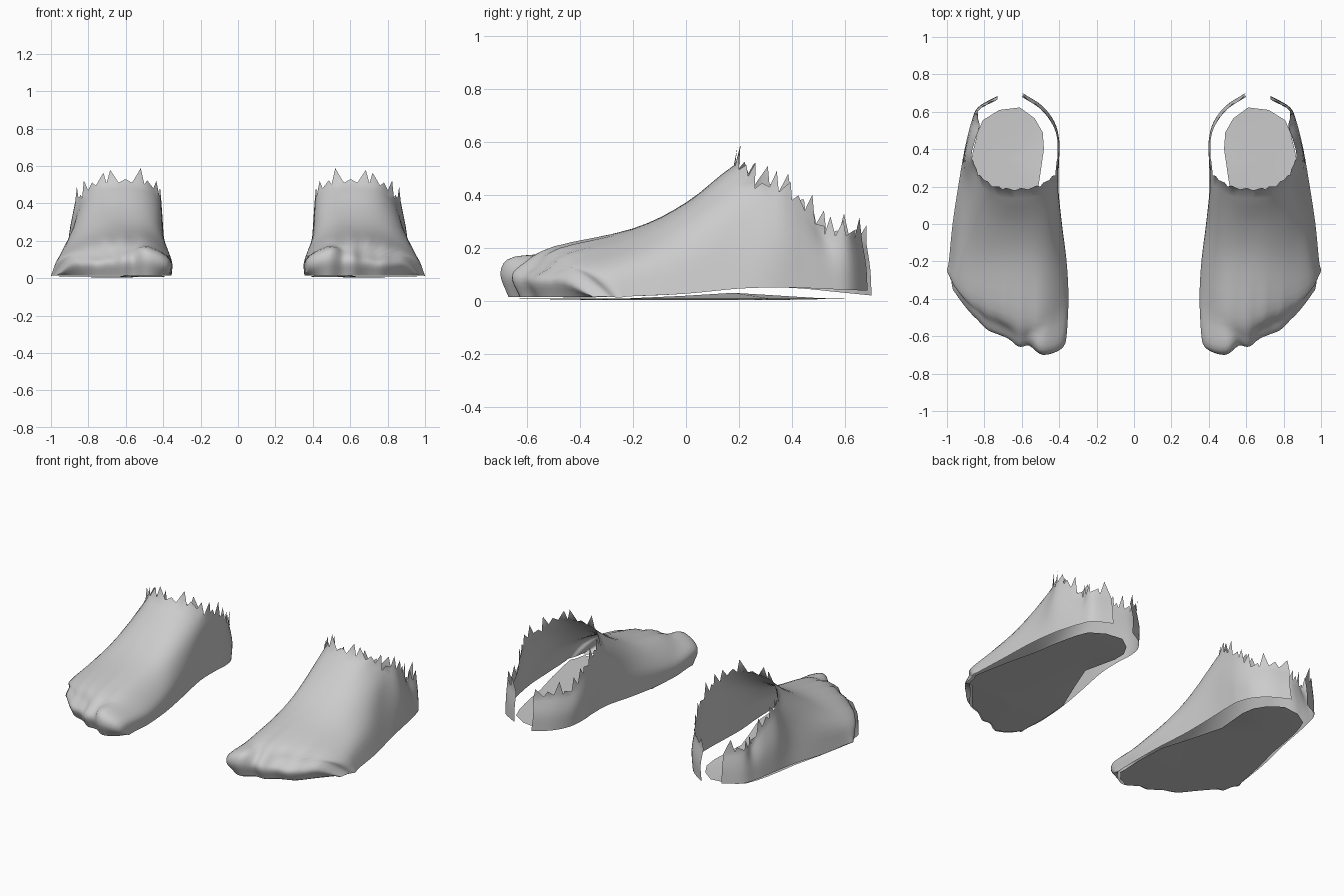
import bpy, bmesh, math
from mathutils import Vector

if "Cube" in bpy.data.objects:
    bpy.data.objects.remove(bpy.data.objects["Cube"])

skin = bpy.data.materials.new("grey_skin")
skin.diffuse_color = (0.6, 0.6, 0.6, 1)
skin.use_nodes = True
skin.node_tree.nodes["Principled BSDF"].inputs["Base Color"].default_value = skin.diffuse_color


def finish(name, bm):
    """Turn a bmesh into a smooth, mirrored object."""
    me = bpy.data.meshes.new(name)
    bm.to_mesh(me)
    bm.free()
    ob = bpy.data.objects.new(name, me)
    bpy.context.collection.objects.link(ob)
    me.materials.append(skin)
    ob.modifiers.new("pair", 'MIRROR').use_mirror_merge = False
    bpy.context.view_layer.objects.active = ob
    ob.select_set(True)
    bpy.ops.object.shade_smooth_by_angle(angle=math.radians(50))
    ob.select_set(False)


def spline(pts, n):
    """Catmull-Rom through pts, n steps per span."""
    p = [2 * pts[0] - pts[1]] + pts + [2 * pts[-1] - pts[-2]]
    out = []
    for i in range(1, len(p) - 2):
        a, b, c, d = p[i - 1:i + 3]
        for k in range(n):
            t = k / n
            out.append(0.5 * (2 * b + (c - a) * t + (2 * a - 5 * b + 4 * c - d) * t * t
                              + (3 * b - a - 3 * c + d) * t ** 3))
    return out + [pts[-1]]


# Toes: outline of the tips, then rows under, at and above the tips
tips = [(.36, -.60), (.41, -.665), (.485, -.70), (.56, -.655), (.62, -.655),
        (.69, -.605), (.78, -.57), (.87, -.46), (.95, -.37)]
rows = []
for back, high in ((.03, 0), (0, .6), (.05, 1)):
    row = []
    for i, (x, y) in enumerate(tips):
        side = i in (0, 8)
        z = .015 if side else .015 + high * (.15 - .011 * max(0, i - 2) - .06 * (i == 1))
        spread = (.03 if i > 6 else -.04 if i == 1 else 0) * high
        row.append(Vector((x + spread, y + back + .03 * side * high, z)))
    rows.append(row)

# Instep: a low and a tall cross-section, blended from the ball to the ankle
low = [(0, .06), (0, .45), (.10, .78), (.23, .97), (.40, 1), (.56, .95), (.75, .78), (.93, .5), (1, .06)]
tall = [(0, .09), (-.01, .49), (.02, .86), (.17, .98), (.43, 1), (.66, .97), (.80, .83), (.90, .48), (1, .09)]
sweep = [.1, .1, .04, 0, 0, .03, .08, .17, .25]
for y, xi, xo, h, mix, lag in ((-.5, .355, 1, .205, 0, 1), (-.2, .365, .99, .272, .1, 0),
                               (0, .39, .97, .37, .4, 0), (.2, .41, .94, .51, 1, 0)):
    row = []
    for i in range(9):
        u, v = Vector(low[i]).lerp(Vector(tall[i]), mix)
        dip = (.06 if i in (2, 6) else -.02 if i == 4 else 0) * (y > .1)
        row.append(Vector((xi + (xo - xi) * u, y + lag * sweep[i] + dip, h * v)))
    rows.append(row)
ankle = len(rows) - 1

# Heel: inner and outer walls that curl round towards a gap at the back
for y, xi, xo, rim in ((.35, .41, .915, .41), (.45, .41, .895, .34), (.55, .435, .87, .25),
                       (.635, .50, .835, .245), (.70, .60, .73, .22)):
    curl = max(0, y - .4) / .3
    a, b = [], []
    for t in (0, .5, 1):
        yy = y - .02 * t * t * (y > .5)
        za, zb = .05 - .03 * curl, .05 - .012 * curl
        a.append(Vector((xi - .01 * math.sin(math.pi * t), yy, za + (rim - za) * t)))
        b.append(Vector((xo - .045 * t * t * (y < .6), yy - .015 * curl, zb + (rim - zb) * t)))
    c3, c5 = 2 * a[2] - a[1], 2 * b[2] - b[1]
    rows.append(a + [c3, (c3 + c5) / 2, c5] + b[::-1])

# Smooth grid over the sections, leaving the ankle open at the top and back
N = 4
fine = [spline(r, N) for r in rows]
cols = [spline(list(c), N) for c in zip(*fine)]
bm = bmesh.new()
grid = [[bm.verts.new(p) for p in c] for c in cols]
inner, outer, top = 2 * N, 6 * N, ankle * N
last = len(grid[0]) - 1
for i in range(len(grid) - 1):
    for j in range(last):
        if j < top or i < inner or i >= outer:
            bm.faces.new((grid[i][j], grid[i + 1][j], grid[i + 1][j + 1], grid[i][j + 1]))

# Torn rim: broad, uneven teeth along the ankle edge
rim = [grid[inner][j] for j in range(last, top, -1)]
rim += [grid[i][top] for i in range(inner, outer + 1)]
rim += [grid[outer][j] for j in range(top + 1, last + 1)]
teeth = [.06, .03, .085, .02, .07]
for n, k in enumerate(range(0, len(rim) - 2, 2)):
    a, m, b = rim[k:k + 3]
    tip = a.co.lerp(b.co, .3 + .2 * (n % 3)) + Vector((0, .01, teeth[n % len(teeth)]))
    tip = bm.verts.new(tip)
    bm.faces.new((a, m, tip))
    bm.faces.new((m, b, tip))

# Shallow creases between the toes
for v in bm.verts:
    if v.co.y < -.25 and v.co.z > .03:
        fade = min(1, (-.25 - v.co.y) / .2)
        for x in (.56, .655, .745, .83):
            v.co += Vector((0, .005, -.007)) * fade * math.exp(-((v.co.x - x) / .025) ** 2)
bmesh.ops.delete(bm, geom=[v for v in bm.verts if not v.link_faces], context='VERTS')
finish("foot_shell", bm)

# Thin sole sheet: follows the bottom edge, drawn in and raised at the arch
edge = rows[0] + [r[8] for r in rows[1:]] + [r[0] for r in rows[:0:-1]]
bm = bmesh.new()
mid = [bm.verts.new((.67, y, .003)) for y in (-.35, .35)]
ring = []
for p in edge:
    s = max(0, min(1, (p.y + .2) / .4))
    arch = p.x < .67
    pull = .97 - s * (.37 - .5 * max(0, p.y - .2) if arch else .13)
    z = .008 + .022 * arch * s * max(0, 1 - max(0, p.y - .2) / .4)
    ring.append(bm.verts.new((.67 + (p.x - .67) * pull, p.y * (.89 if p.y > 0 else .98), z)))
for k, a in enumerate(ring):
    b = ring[(k + 1) % len(ring)]
    ca, cb = (mid[int(v.co.y > 0)] for v in (a, b))
    bm.faces.new((b, a, ca) if ca == cb else (b, a, ca, cb))
finish("sole", bm)
